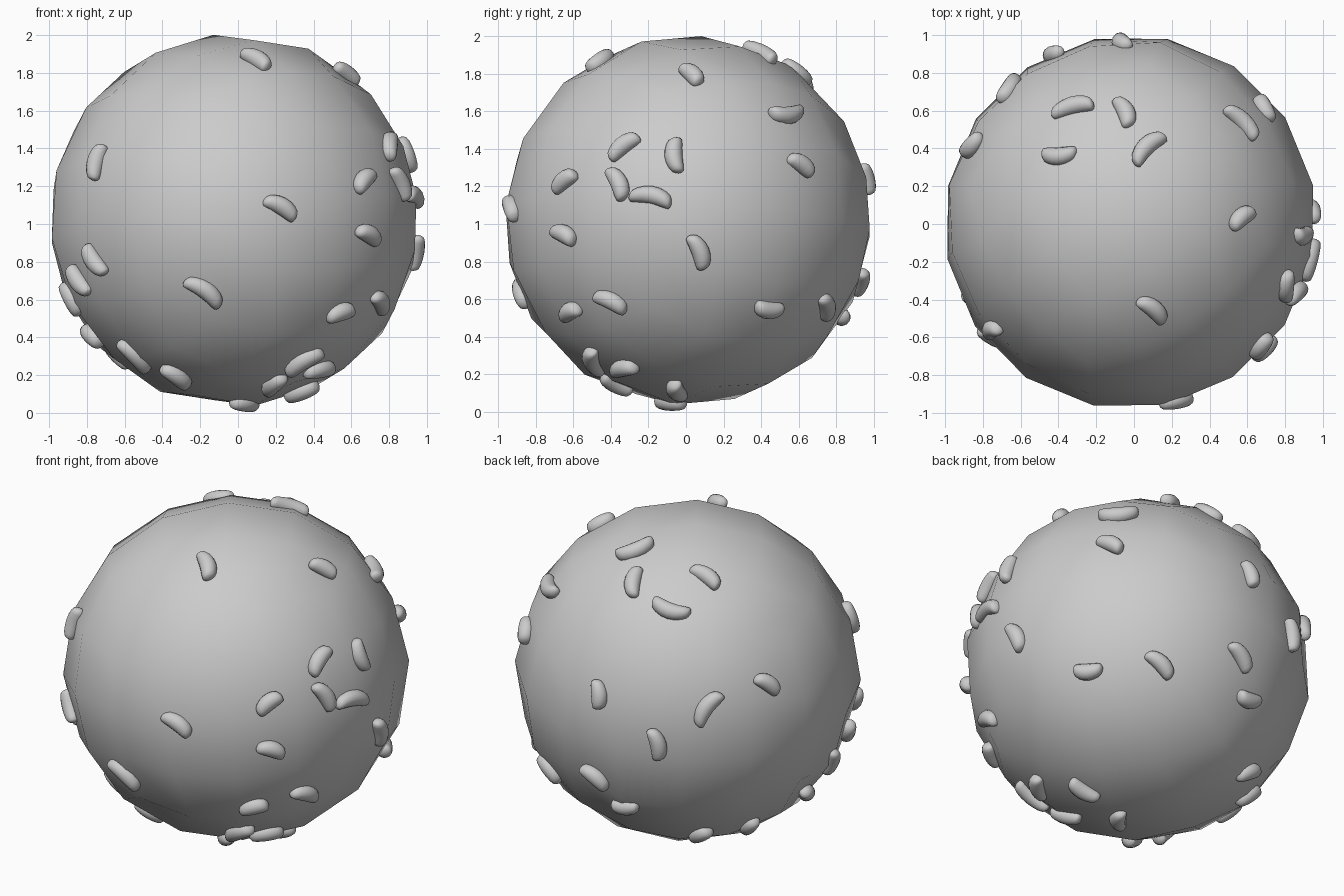
import bpy, bmesh
from math import radians, sin, cos, tan, pi, sqrt
from mathutils import Vector, Matrix, Euler

cube = bpy.data.objects.get("Cube")
if cube:
    bpy.data.objects.remove(cube, do_unlink=True)

CENTRE = Vector((-0.02, 0.01, 1.02))
RADIUS = 0.99


def make_material(name, colour):
    mat = bpy.data.materials.new(name)
    mat.use_nodes = True
    mat.diffuse_color = colour
    mat.node_tree.nodes["Principled BSDF"].inputs["Base Color"].default_value = colour
    return mat


def finish_mesh(bm, name, mat):
    for face in bm.faces:
        face.smooth = True
    mesh = bpy.data.meshes.new(name)
    bm.to_mesh(mesh)
    bm.free()
    mesh.materials.append(mat)
    return mesh


def add_object(name, mesh, matrix):
    obj = bpy.data.objects.new(name, mesh)
    bpy.context.scene.collection.objects.link(obj)
    obj.matrix_world = matrix


grey = make_material("plain grey", (0.6, 0.6, 0.6, 1))

# Ball: a cube cut into a grid, rounded out to a coarse sphere
bm = bmesh.new()
bmesh.ops.create_cube(bm, size=2)
bmesh.ops.subdivide_edges(bm, edges=bm.edges[:], cuts=3, use_grid_fill=True)
for vert in bm.verts:
    vert.co = Vector([tan(c * pi / 4) for c in vert.co]).normalized() * RADIUS
tilt = Euler((radians(-7), radians(-3), radians(34))).to_matrix().to_4x4()
add_object("ball", finish_mesh(bm, "ball", grey), Matrix.Translation(CENTRE) @ tilt)


# Bean: a rounded capsule along x, bent so that its +y side is convex
def bean_mesh(length, thick=0.048, bend=2.2):
    bm = bmesh.new()
    bmesh.ops.create_uvsphere(bm, u_segments=16, v_segments=12, radius=1,
                              matrix=Matrix.Rotation(pi / 2, 4, 'Y'))
    straight = length / 2 - thick
    for vert in bm.verts:
        x, y, z = vert.co
        along = x * thick + max(-1, min(1, x * 1.6)) * straight
        swell = thick * (1 + 0.08 * x)
        vert.co = (along, y * swell - bend * along * along + 0.008, z * swell)
    return finish_mesh(bm, "bean", grey)


BEANS = {"short": bean_mesh(0.175), "medium": bean_mesh(0.2), "long": bean_mesh(0.235)}


# Lay beans on the ball as seen from one side: offset across, offset up, turn
def lay_beans(side, azimuth, elevation, **groups):
    az, el = radians(azimuth), radians(elevation)
    across = Vector((cos(az), sin(az), 0))
    outward = Vector((sin(az) * cos(el), -cos(az) * cos(el), sin(el)))
    up = outward.cross(across)
    for size, spots in groups.items():
        for number, (u, v, turn) in enumerate(spots, 1):
            depth = sqrt(RADIUS ** 2 - u * u - v * v)
            normal = (across * u + up * v + outward * depth).normalized()
            # Turn the long axis along the surface
            axis = across * cos(radians(turn)) + up * sin(radians(turn))
            axis -= outward * (axis.dot(normal) / max(0.15, outward.dot(normal)))
            axis = (axis - normal * axis.dot(normal)).normalized()
            frame = Matrix((axis, normal.cross(axis), normal)).transposed().to_4x4()
            place = Matrix.Translation(CENTRE + normal * RADIUS * 0.985)
            add_object(f"{side}_{size}_bean_{number}", BEANS[size], place @ frame)


lay_beans("front", 0, 0,
          short=[(.57, -.5, 20), (.7, .21, 50), (.72, -.08, -30)],
          medium=[(.25, .07, -30), (-.75, -.22, 125), (-.74, .31, 75), (-.31, -.84, -35)],
          long=[(-.16, -.38, -35), (-.53, -.73, -45), (.37, -.76, 33)])
lay_beans("right", 90, 0,
          short=[(.61, .3, -35), (.44, -.48, 175)],
          medium=[(-.35, .4, 38), (-.07, .35, 95), (-.38, .2, -65), (.06, -.17, -68),
                  (-.42, -.44, -25)],
          long=[(-.2, .13, -10)])
lay_beans("top", 0, 90,
          short=[(.6, .02, 40)],
          medium=[(-.03, .59, -65), (-.38, .36, 185), (.12, -.47, -40)],
          long=[(-.31, .62, 15), (.09, .4, 45), (.6, .54, -45)])
lay_beans("back_left", 215, 25,
          short=[(-.52, -.14, -85), (.46, -.08, -32), (-.36, -.79, 175)],
          medium=[(-.18, -.43, -75), (-.54, -.62, -40)],
          long=[(.11, -.22, 55)])
lay_beans("back_right", 140, -30,
          short=[(.64, -.6, 20), (.64, -.73, 35)],
          medium=[(.13, .03, -45)])
lay_beans("left", 270, 0,
          short=[(.1, -.62, -35)],
          medium=[(.2, -.42, -76), (.42, -.33, 124)])
lay_beans("under", 0, -90,
          medium=[(.21, .39, 60), (.46, .35, -40), (.36, .06, 14), (.06, .1, -50)])
